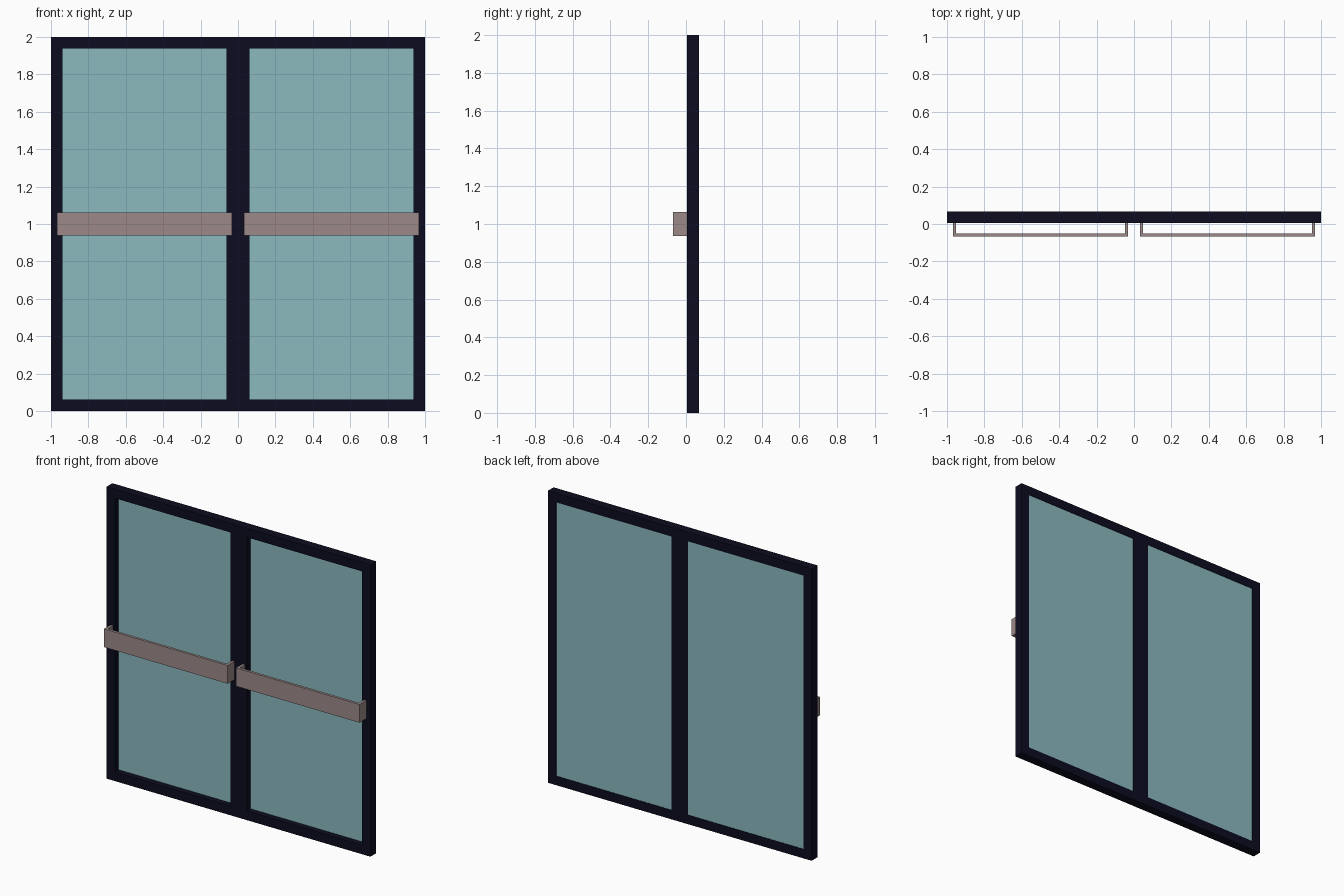
import bpy

if "Cube" in bpy.data.objects:
    bpy.data.objects.remove(bpy.data.objects["Cube"], do_unlink=True)


def material(name, rgb):
    m = bpy.data.materials.new(name)
    m.use_nodes = True
    colour = (*rgb, 1.0)
    m.diffuse_color = colour
    m.node_tree.nodes["Principled BSDF"].inputs["Base Color"].default_value = colour
    return m


def box(name, x, y, z, mat):
    """Box spanning the (low, high) pairs x, y and z."""
    spans = (x, y, z)
    bpy.ops.mesh.primitive_cube_add(size=1)
    ob = bpy.context.object
    ob.name = name
    centre = [(a + b) / 2 for a, b in spans]
    size = [b - a for a, b in spans]
    for v in ob.data.vertices:
        v.co = [c + s * k for c, s, k in zip(centre, size, v.co)]
    ob.data.materials.append(mat)
    return ob


frame_mat = material("dark navy frame", (0.0037, 0.0037, 0.0144))
glass_mat = material("teal glass", (0.258, 0.488, 0.515))
handle_mat = material("warm grey metal", (0.332, 0.254, 0.250))

BAR = 0.0625                  # width of the frame bars
FRONT, BACK = 0.0055, 0.068   # frame depth
HANDLE_FRONT = -0.068
PLATE = 0.018                 # handle thickness
depth = (FRONT, BACK)
inner_z = (BAR, 2 - BAR)

# Frame rails and central post
box("bottom_rail", (-1, 1), depth, (0, BAR), frame_mat)
box("top_rail", (-1, 1), depth, (2 - BAR, 2), frame_mat)
box("centre_post", (-BAR, BAR), depth, inner_z, frame_mat)

for side, label in ((-1, "right"), (1, "left")):
    def span(a, b):
        return tuple(sorted((side * a, side * b)))

    # Outer post and recessed pane
    box(label + "_post", span(1 - BAR, 1), depth, inner_z, frame_mat)
    box(label + "_pane", span(BAR, 1 - BAR), (0.046, BACK - 0.003), inner_z, glass_mat)

    # Push bar: long plate on two end brackets
    near, far = BAR / 2, 1 - BAR / 2
    bar_z = (1 - BAR, 1 + BAR)
    plate_back = HANDLE_FRONT + PLATE
    box(label + "_push_bar", span(near, far), (HANDLE_FRONT, plate_back), bar_z, handle_mat)
    for part, a in (("inner", near), ("outer", far - PLATE)):
        box(f"{label}_{part}_bracket", span(a, a + PLATE), (plate_back, FRONT), bar_z, handle_mat)
